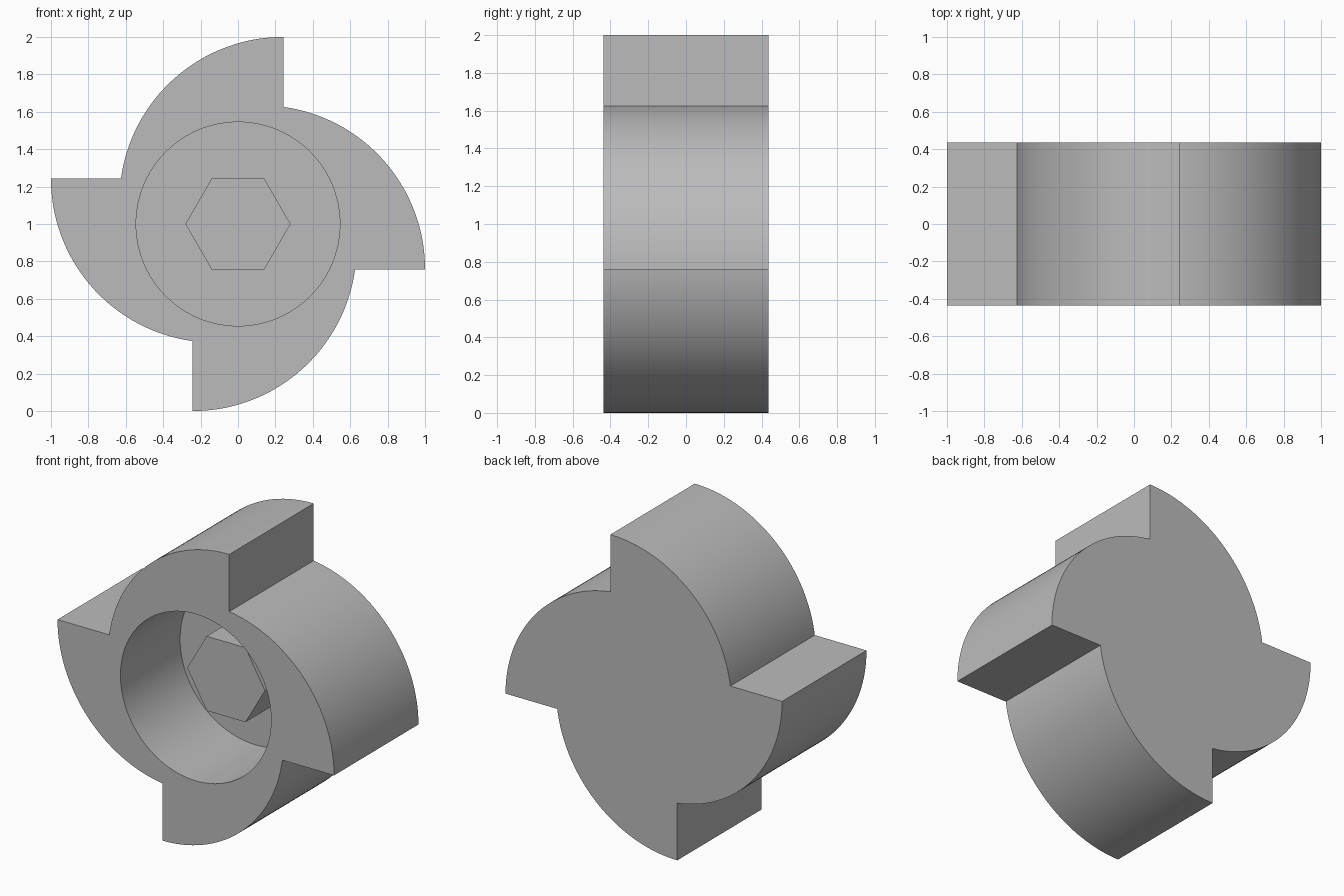
import bpy
import bmesh
from math import radians, pi, sin, cos, atan2
from mathutils import Matrix, Vector

HALF_DEPTH = 0.436
CENTRE_Z = 1.0
BORE_RADIUS = 0.545
BORE_FLOOR = 0.18
BOSS_FRONT = -0.123
BOSS_RADIUS = 0.281

cube = bpy.data.objects.get("Cube")
if cube:
    bpy.data.objects.remove(cube, do_unlink=True)

grey = bpy.data.materials.new("plain grey")
grey.use_nodes = True
colour = (0.5, 0.5, 0.5, 1)
grey.diffuse_color = colour
grey.node_tree.nodes["Principled BSDF"].inputs["Base Color"].default_value = colour


def extrude_profile(name, points, front, back):
    """Extrude an outline in the x-z plane along y."""
    bm = bmesh.new()
    verts = [bm.verts.new((p.x, front, CENTRE_Z + p.y)) for p in points]
    face = bm.faces.new(verts)
    moved = bmesh.ops.extrude_face_region(bm, geom=[face])["geom"]
    bmesh.ops.translate(bm, vec=(0, back - front, 0),
                        verts=[v for v in moved if isinstance(v, bmesh.types.BMVert)])
    bmesh.ops.recalc_face_normals(bm, faces=bm.faces)
    mesh = bpy.data.meshes.new(name)
    bm.to_mesh(mesh)
    bm.free()
    mesh.materials.append(grey)
    obj = bpy.data.objects.new(name, mesh)
    bpy.context.collection.objects.link(obj)
    return obj


def ring(radius, sides):
    return [Vector((radius * cos(2 * pi * i / sides), radius * sin(2 * pi * i / sides)))
            for i in range(sides)]


# Four-lobed ratchet outline: one arc per lobe, ending in a straight step
root, tip = Vector((0.242, 0.626)), Vector((1, -0.242))
rise = root.y - tip.y
centre_x = (1 - root.x ** 2 - rise ** 2) / (2 * (1 - root.x))
radius = 1 - centre_x
start_angle = atan2(rise, root.x - centre_x)
steps = 40
lobe = [Vector((centre_x + radius * cos(a), tip.y + radius * sin(a)))
        for a in (start_angle * (1 - i / steps) for i in range(steps + 1))]
outline = [Matrix.Rotation(-k * pi / 2, 2) @ p for k in range(4) for p in lobe]
body = extrude_profile("ratchet_body", outline, -HALF_DEPTH, HALF_DEPTH)

# Round blind bore cut from the front
cutter = extrude_profile("bore_cutter", ring(BORE_RADIUS, 96), -HALF_DEPTH - 0.1, BORE_FLOOR)
cutter.hide_render = True
cut = body.modifiers.new("bore", "BOOLEAN")
cut.operation = "DIFFERENCE"
cut.solver = "EXACT"
cut.object = cutter
bpy.context.view_layer.objects.active = body
bpy.ops.object.modifier_apply(modifier=cut.name)
bpy.data.objects.remove(cutter, do_unlink=True)

# Hexagonal boss standing on the bore floor
boss = extrude_profile("hex_boss", ring(BOSS_RADIUS, 6), BOSS_FRONT, BORE_FLOOR + 0.01)

bpy.ops.object.select_all(action="DESELECT")
for obj in (body, boss):
    obj.select_set(True)
bpy.context.view_layer.objects.active = body
bpy.ops.object.shade_smooth_by_angle(angle=radians(30))
